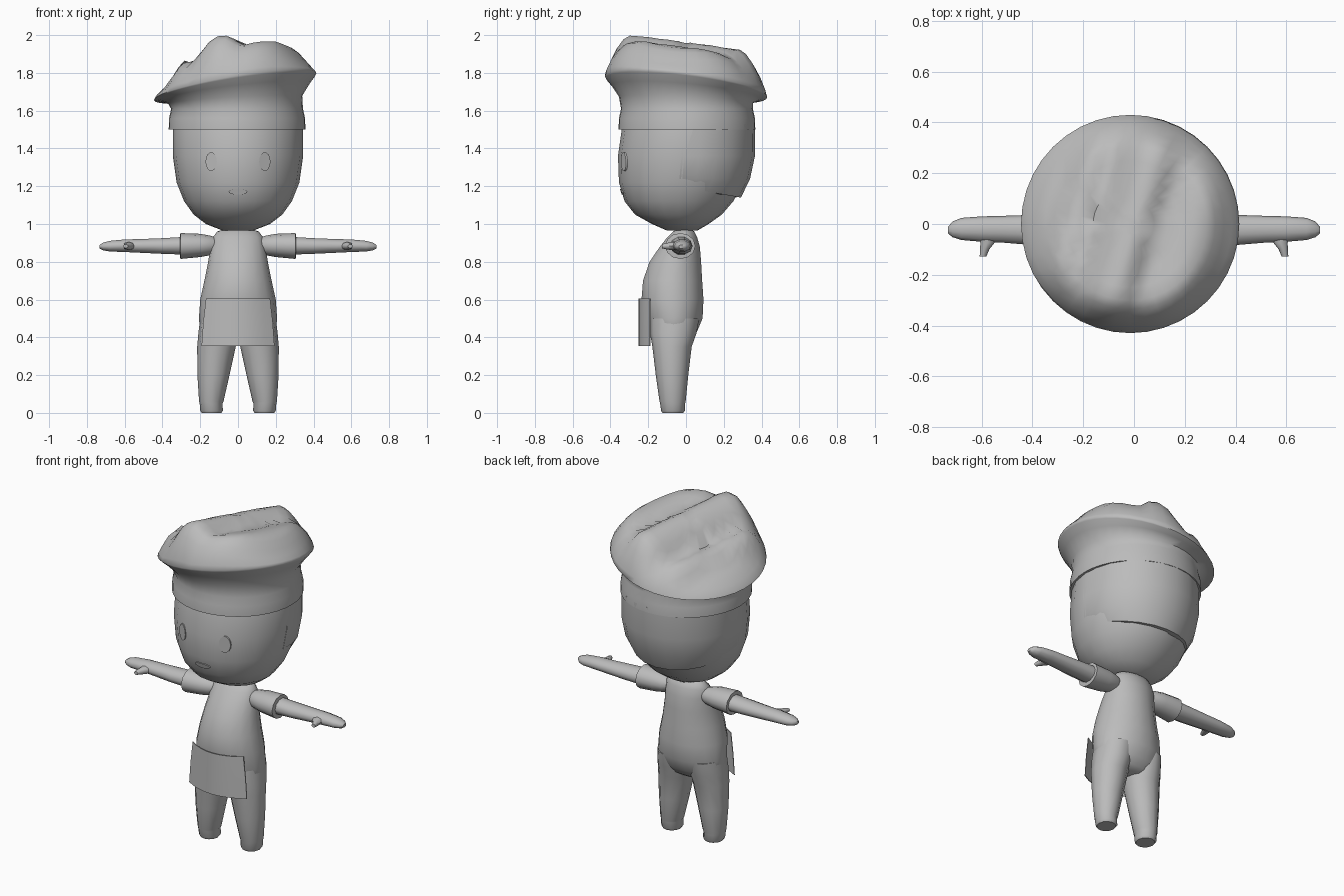
import bpy
import math

cube = bpy.data.objects.get("Cube")
if cube:
    bpy.data.objects.remove(cube, do_unlink=True)

grey = bpy.data.materials.new("plain_grey")
grey.use_nodes = True
grey.diffuse_color = (0.5, 0.5, 0.5, 1)
grey.node_tree.nodes["Principled BSDF"].inputs["Base Color"].default_value = (0.5, 0.5, 0.5, 1)


def make(name, verts, faces, angle=50):
    """Mesh object with consistent normals and smooth shading."""
    me = bpy.data.meshes.new(name)
    me.from_pydata(verts, [], faces)
    me.materials.append(grey)
    ob = bpy.data.objects.new(name, me)
    bpy.context.collection.objects.link(ob)
    bpy.ops.object.select_all(action='DESELECT')
    ob.select_set(True)
    bpy.context.view_layer.objects.active = ob
    bpy.ops.object.mode_set(mode='EDIT')
    bpy.ops.mesh.select_all(action='SELECT')
    bpy.ops.mesh.normals_make_consistent(inside=False)
    bpy.ops.object.mode_set(mode='OBJECT')
    bpy.ops.object.shade_smooth_by_angle(angle=math.radians(angle))
    return ob


def skin(name, rows, angle=50):
    """Join closed rows of points into a capped skin."""
    n = len(rows[0])
    faces = [(r * n + i, r * n + (i + 1) % n, (r + 1) * n + (i + 1) % n, (r + 1) * n + i)
             for r in range(len(rows) - 1) for i in range(n)]
    last = (len(rows) - 1) * n
    faces += [tuple(range(n)), tuple(range(last, last + n))]
    return make(name, [p for row in rows for p in row], faces, angle)


def oval(a0, a1, b0, b1, n):
    """Points on the ellipse that fills a rectangle."""
    return [((a0 + a1) / 2 + (a1 - a0) / 2 * math.cos(math.tau * i / n),
             (b0 + b1) / 2 + (b1 - b0) / 2 * math.sin(math.tau * i / n)) for i in range(n)]


def lerp_table(table, u):
    """Piecewise linear lookup, returning the remaining columns."""
    if u <= table[0][0]:
        return table[0][1:]
    for p, q in zip(table, table[1:]):
        if u <= q[0]:
            f = (u - p[0]) / (q[0] - p[0])
            return [a + (b - a) * f for a, b in zip(p[1:], q[1:])]
    return table[-1][1:]


# Head: height, half width, front, back
HEAD = [(.965, .08, -.1, .06), (1.0, .17, -.18, .12), (1.05, .235, -.27, .19),
        (1.12, .285, -.325, .25), (1.22, .325, -.355, .305), (1.36, .345, -.36, .335),
        (1.5, .345, -.34, .34), (1.58, .33, -.32, .33)]
skin("head", [[(x, y, z) for x, y in oval(-w, w, f, b, 20)] for z, w, f, b in HEAD])


def face_y(x, z, lift):
    w, f, b = lerp_table(HEAD, z)
    return (f + b) / 2 - (b - f) / 2 * math.sqrt(1 - (x / w) ** 2) - lift


# Eyes and mouth as thin plates that follow the face
def plate(name, cx, cz, rx, rz):
    pts = oval(cx - rx, cx + rx, cz - rz, cz + rz, 14)
    skin(name, [[(x, face_y(x, z, d), z) for x, z in pts] for d in (-.003, .005)], 30)


for side, s in (("left", 1), ("right", -1)):
    plate(side + "_eye", s * .142, 1.33, .03, .05)
plate("mouth", 0, 1.17, .05, .015)

# Back hair: thick shell over the rear of the head
rows = []
for z in (1.14, 1.24, 1.36, 1.53):
    w, f, b = lerp_table(HEAD, z)
    row = []
    for grow in (.03, -.03):
        arc = [math.radians(-2 + 184 * i / 12) for i in range(13)]
        arc = arc if grow > 0 else arc[::-1]
        for a in arc:
            c, sn = math.cos(a), max(0, math.sin(a))
            g = grow * sn if grow > 0 else grow
            row.append(((w + g) * c, (f + b) / 2 + ((b - f) / 2 + g) * math.sin(a),
                        z + (.06 * (1 - sn) if z < 1.2 else 0)))
    rows.append(row)
skin("back_hair", rows, 40)

# Hat: band, flare, tilted rim and ridged crown
CREST = [(-.44, 1.7), (-.39, 1.82), (-.33, 1.885), (-.25, 1.855), (-.18, 1.95), (-.12, 1.99),
         (-.07, 2.0), (-.02, 1.98), (.02, 1.94), (.1, 1.965), (.18, 1.975), (.25, 1.95),
         (.33, 1.9), (.41, 1.82)]


def rim_z(x, y):
    return 1.73 + .165 * x - .13 * y


N = 40
rows = [[(x, y, z) for x, y in oval(-r - .005, r - .005, -r + .005, r + .005, N)]
        for z, r in ((1.5, .34), (1.5, .362), (1.56, .36), (1.61, .349))]
for r, k in ((.355, .35), (.395, .72), (.425, .94)):
    rows.append([(x, y, 1.62 + (rim_z(x, y) - 1.62) * k)
                 for x, y in oval(-r - .015, r - .015, -r, r, N)])
for t, s in ((1, 0), (.985, .14), (.93, .42), (.86, .68), (.78, .9), (.7, 1), (.58, 1),
             (.46, 1), (.34, 1), (.22, 1), (.1, 1)):
    r, row = .43 * t, []
    for x, y in oval(-r - .015, r - .015, -r, r, N):
        crest = lerp_table(CREST, x - .3 * (y + .28))[0] - .13 * (y + .28)
        base = rim_z(x, y) + .02 * s
        row.append((x, y, base + max(.06, crest - base) * s))
    rows.append(row)
skin("hat", rows, 60)

# Torso: height, half width, front, back
TORSO = [(.37, .13, -.13, .0), (.39, .175, -.16, .03), (.43, .2, -.19, .06), (.5, .207, -.215, .09),
         (.6, .2, -.238, .095), (.7, .178, -.23, .088), (.8, .158, -.195, .082),
         (.88, .145, -.14, .075), (.93, .133, -.1, .06), (.96, .11, -.07, .045), (.97, .08, -.05, .03)]
skin("torso", [[(x, y, z) for x, y in oval(-w, w, f, b, 18)] for z, w, f, b in TORSO])

# Apron: thin curved sheet hanging from the belly
rows = []
for z, w in ((.355, .193), (.48, .184), (.605, .17)):
    xs = [w * (i / 4 - 1) for i in range(9)]
    rows.append([(x, -.252 + .06 * (x / w) ** 2, z) for x in xs] +
                [(x, -.247 + .06 * (x / w) ** 2, z) for x in xs[::-1]])
skin("apron", rows, 30)

# Limbs, mirrored: each ring is position, then low and high bounds
LEG = [(0, .088, .192, -.125, -.015), (.012, .08, .2, -.132, -.006), (.05, .082, .203, -.137, -.005),
       (.06, .077, .206, -.14, -.002), (.2, .045, .215, -.16, .012), (.35, .012, .216, -.178, .03),
       (.42, .0, .21, -.19, .055), (.5, .0, .2, -.19, .07)]
SLEEVE = [(.11, -.06, .02, .85, .925), (.145, -.085, .035, .835, .938), (.2, -.1, .045, .825, .948),
          (.305, -.11, .05, .815, .952), (.308, -.085, .03, .84, .93)]
ARM = [(.27, -.085, .035, .835, .935), (.4, -.083, .036, .84, .927), (.52, -.073, .032, .846, .922),
       (.6, -.07, .03, .85, .92), (.68, -.063, .024, .853, .912), (.715, -.052, .01, .86, .902),
       (.732, -.038, -.01, .87, .89)]
THUMB = [(-.04, .54, .62, .86, .905), (-.075, .55, .605, .862, .905),
         (-.1, .57, .607, .865, .9), (-.128, .582, .608, .872, .893)]
for side, s in (("left", 1), ("right", -1)):
    skin(side + "_leg", [[(s * x, y, z) for x, y in oval(*b, 12)] for z, *b in LEG])
    skin(side + "_sleeve", [[(s * x, y, z) for y, z in oval(*b, 12)] for x, *b in SLEEVE])
    skin(side + "_arm", [[(s * x, y, z) for y, z in oval(*b, 10)] for x, *b in ARM])
    skin(side + "_thumb", [[(s * x, y, z) for x, z in oval(*b, 8)] for y, *b in THUMB])
